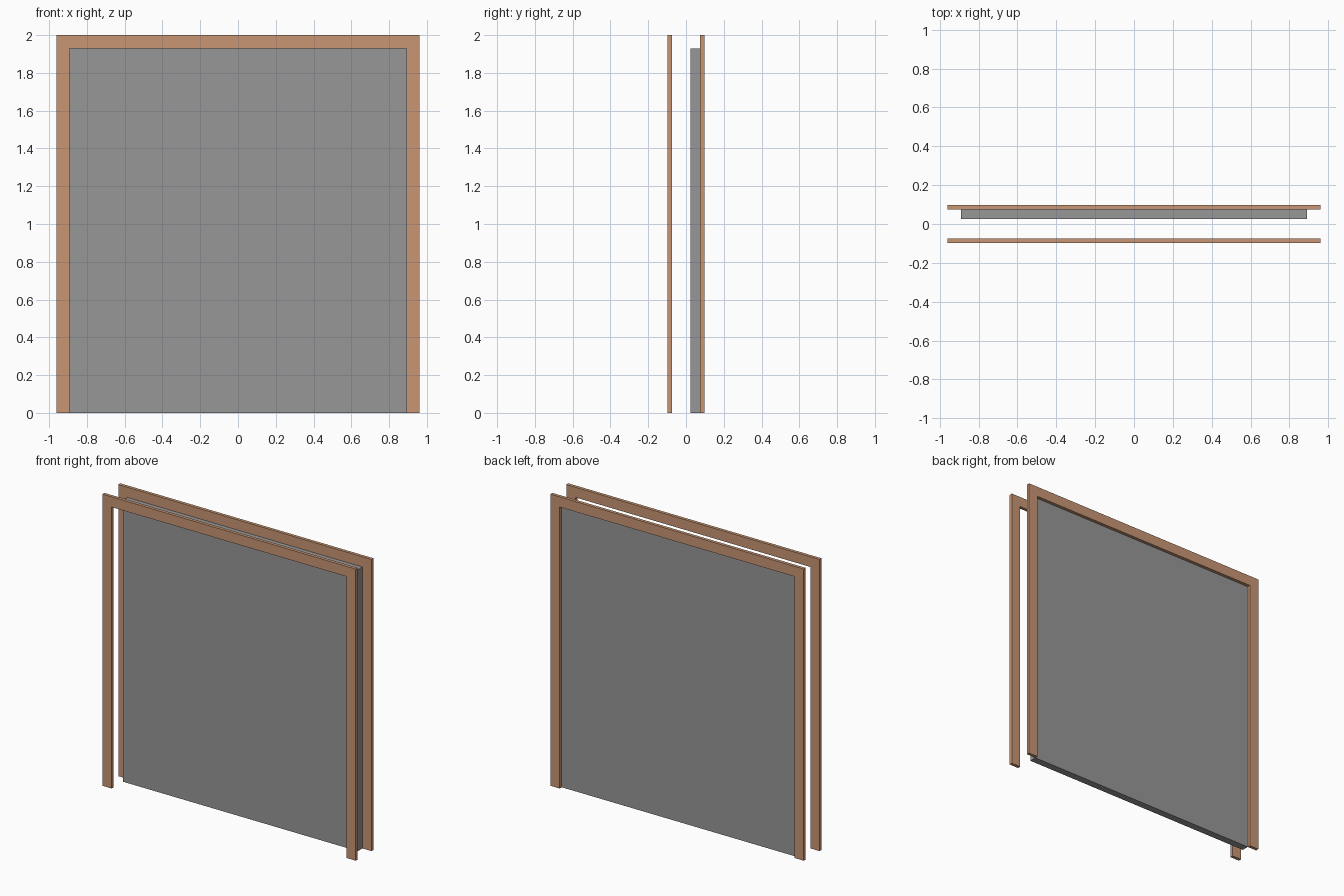
import bpy, bmesh

if "Cube" in bpy.data.objects:
    bpy.data.objects.remove(bpy.data.objects["Cube"])

W, H, T = 0.961, 2.0, 0.07      # half width, height, trim face width
D, TH = 0.097, 0.022            # half depth, trim thickness


def material(name, rgb):
    mat = bpy.data.materials.new(name)
    mat.diffuse_color = (*rgb, 1)
    mat.use_nodes = True
    mat.node_tree.nodes["Principled BSDF"].inputs["Base Color"].default_value = mat.diffuse_color
    return mat


wood = material("wood", (0.58, 0.305, 0.175))
dark_grey = material("dark_grey", (0.31, 0.31, 0.31))


def extrude_profile(name, pts, y0, y1, mat):
    """Solid from an x-z outline, extruded along y."""
    bm = bmesh.new()
    face = bm.faces.new([bm.verts.new((x, y0, z)) for x, z in pts])
    res = bmesh.ops.extrude_face_region(bm, geom=[face], use_keep_orig=True)
    for v in res["geom"]:
        if isinstance(v, bmesh.types.BMVert):
            v.co.y = y1
    bmesh.ops.recalc_face_normals(bm, faces=bm.faces)
    me = bpy.data.meshes.new(name)
    bm.to_mesh(me)
    bm.free()
    me.materials.append(mat)
    ob = bpy.data.objects.new(name, me)
    bpy.context.collection.objects.link(ob)
    return ob


# Door casing on both sides of the wall: an upside-down U
half = [(W - T, H - T), (W - T, 0), (W, 0), (W, H)]
outline = half + [(-x, z) for x, z in reversed(half)]
extrude_profile("front_casing", outline, -D, -D + TH, wood)
extrude_profile("back_casing", outline, D - TH, D, wood)

# Door slab against the back casing
w, h = W - T, H - T
slab = [(-w, 0), (w, 0), (w, h), (-w, h)]
extrude_profile("door_panel", slab, 0.025, D - TH, dark_grey)
